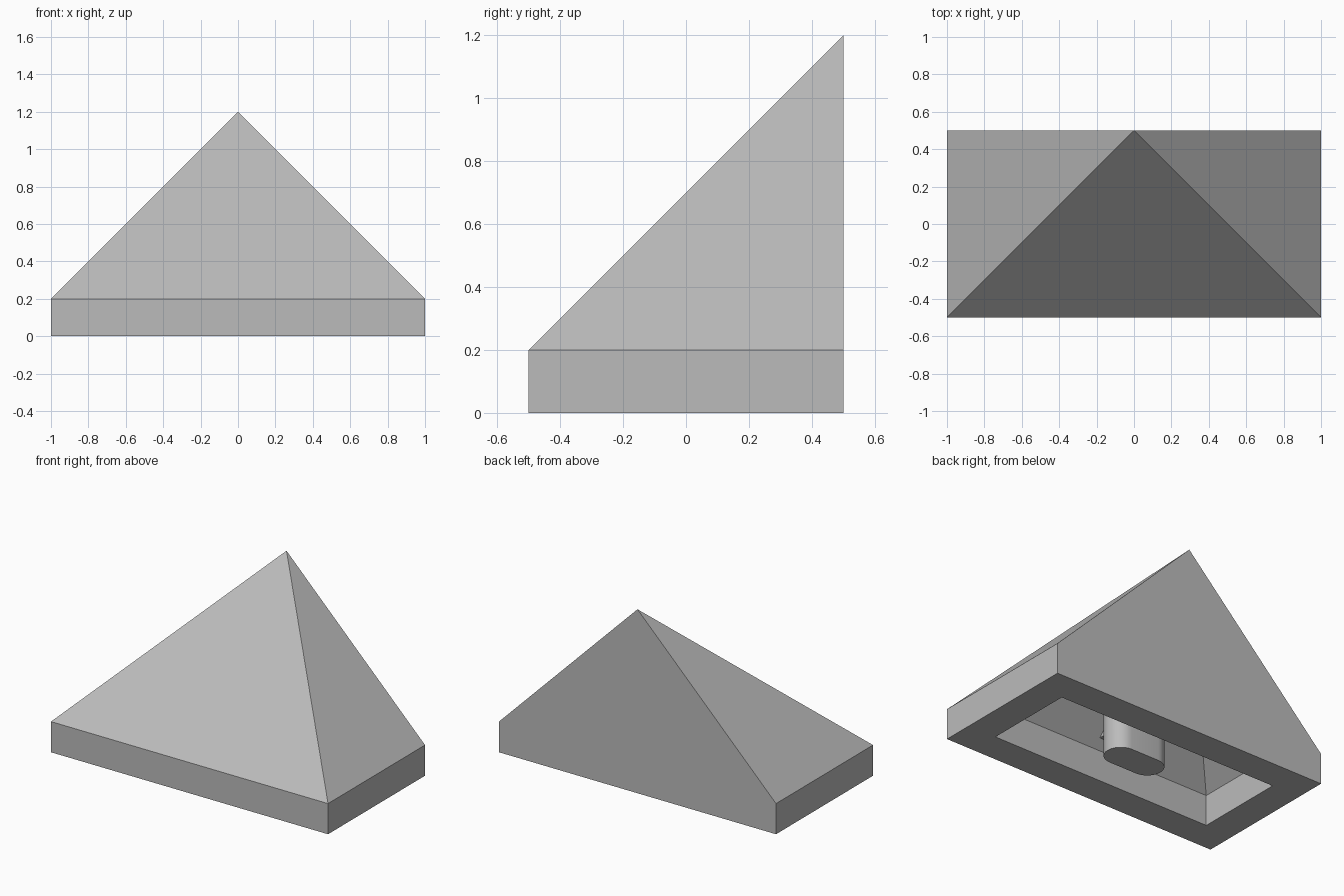
import bpy, bmesh, math

cube = bpy.data.objects.get("Cube")
if cube:
    bpy.data.objects.remove(cube, do_unlink=True)

grey = bpy.data.materials.new("light_grey")
grey.use_nodes = True
COLOUR = (0.5, 0.5, 0.5, 1)
grey.diffuse_color = COLOUR
grey.node_tree.nodes["Principled BSDF"].inputs["Base Color"].default_value = COLOUR


def hull(name, points):
    """Convex solid around the points, with flat faces merged."""
    bm = bmesh.new()
    for p in points:
        bm.verts.new(p)
    bmesh.ops.convex_hull(bm, input=bm.verts)
    bmesh.ops.dissolve_limit(bm, angle_limit=0.01, verts=bm.verts, edges=bm.edges)
    bmesh.ops.recalc_face_normals(bm, faces=bm.faces)
    mesh = bpy.data.meshes.new(name)
    bm.to_mesh(mesh)
    bm.free()
    mesh.materials.append(grey)
    obj = bpy.data.objects.new(name, mesh)
    bpy.context.collection.objects.link(obj)
    return obj


def activate(obj):
    bpy.ops.object.select_all(action='DESELECT')
    obj.select_set(True)
    bpy.context.view_layer.objects.active = obj


def box_corners(hx, hy, z0, z1):
    return [(x, y, z) for x in (-hx, hx) for y in (-hy, hy) for z in (z0, z1)]


# Outer slope block, and the hollow under it with 45 degree ceilings
body = hull("slope_body", box_corners(1, 0.5, 0, 0.2) + [(0, 0.5, 1.2)])
hollow = hull("hollow_cutter", box_corners(0.8, 0.3, -0.1, 0.2)
              + [(-0.2, 0.3, 0.8), (0.2, 0.3, 0.8)])
hollow.hide_render = True
cut = body.modifiers.new("hollow", 'BOOLEAN')
cut.operation = 'DIFFERENCE'
cut.solver = 'EXACT'
cut.object = hollow
activate(body)
bpy.ops.object.modifier_apply(modifier=cut.name)
bpy.data.objects.remove(hollow, do_unlink=True)


def under_slope(y):
    """Height just inside the sloping ceiling."""
    return y + 0.55


# Rounded post in the middle of the hollow
outline = []
steps = 16
for side in (1, -1):
    for i in range(steps + 1):
        a = math.pi * (i / steps - 0.5)
        outline.append((side * (0.1 + 0.1 * math.cos(a)), 0.1 * math.sin(a)))
post = hull("centre_post", [(x, y, 0) for x, y in outline]
            + [(x, y, under_slope(y)) for x, y in outline])
activate(post)
bpy.ops.object.shade_smooth_by_angle(angle=math.radians(30))

# Thin rib tying the post to the front and back walls
hull("support_rib", [(x, y, z) for x in (-0.05, 0.05) for y in (-0.28, 0.32)
                     for z in (0.25, under_slope(y))])
